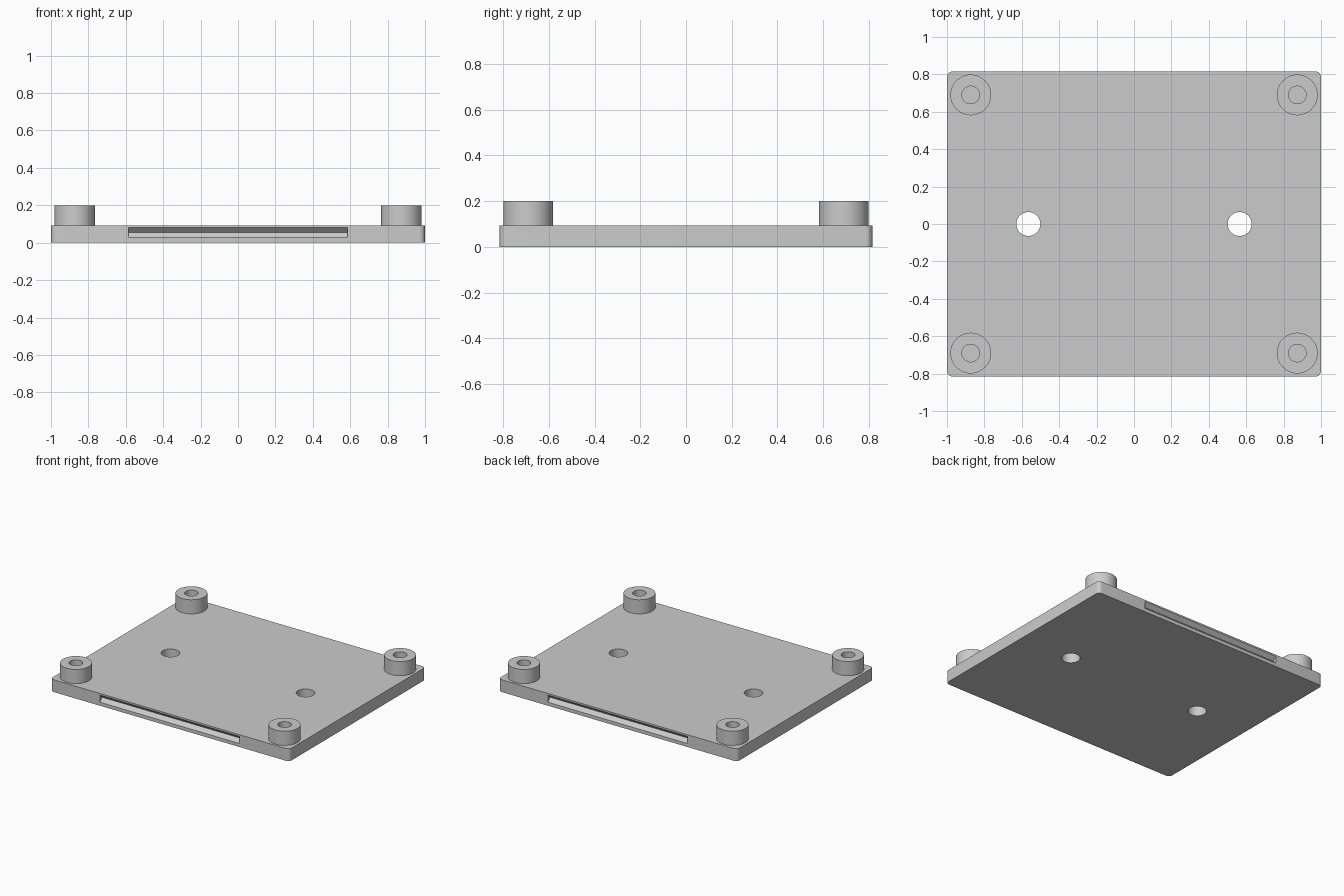
import bpy, bmesh, math
from mathutils import Matrix

cube = bpy.data.objects.get("Cube")
if cube:
    bpy.data.objects.remove(cube, do_unlink=True)

W, D, H = 2.0, 1.63, 0.093      # plate size
TOP = 0.2                       # top of the standoffs
POST = (0.873, 0.69)            # standoff centre in one quadrant

grey = bpy.data.materials.new("light grey")
grey.use_nodes = True
colour = (0.6, 0.6, 0.6, 1)
grey.diffuse_color = colour
grey.node_tree.nodes["Principled BSDF"].inputs["Base Color"].default_value = colour


def make_object(name, bm):
    mesh = bpy.data.meshes.new(name)
    bmesh.ops.recalc_face_normals(bm, faces=bm.faces)
    bm.to_mesh(mesh)
    bm.free()
    mesh.materials.append(grey)
    obj = bpy.data.objects.new(name, mesh)
    bpy.context.collection.objects.link(obj)
    return obj


def activate(obj):
    bpy.ops.object.select_all(action='DESELECT')
    obj.select_set(True)
    bpy.context.view_layer.objects.active = obj


def smooth(obj):
    activate(obj)
    bpy.ops.object.shade_smooth_by_angle(angle=math.radians(30))


def cut(target, cutter):
    cutter.hide_render = True
    mod = target.modifiers.new("cut", 'BOOLEAN')
    mod.operation = 'DIFFERENCE'
    mod.solver = 'EXACT'
    mod.object = cutter
    activate(target)
    bpy.ops.object.modifier_apply(modifier=mod.name)
    bpy.data.objects.remove(cutter, do_unlink=True)


# Base plate with rounded vertical corners
bm = bmesh.new()
bmesh.ops.create_cube(bm, size=1, matrix=Matrix.Translation((0, 0, H / 2)) @ Matrix.Diagonal((W, D, H, 1)))
uprights = [e for e in bm.edges if abs(e.verts[0].co.z - e.verts[1].co.z) > H / 2]
bmesh.ops.bevel(bm, geom=uprights, offset=0.03, segments=6, profile=0.5, affect='EDGES')
plate = make_object("base_plate", bm)

# Two through holes on the centre line
for x in (-0.565, 0.565):
    bm = bmesh.new()
    bmesh.ops.create_cone(bm, cap_ends=True, segments=48, radius1=0.064, radius2=0.064,
                          depth=0.4, matrix=Matrix.Translation((x, 0, H / 2)))
    cut(plate, make_object("hole_cutter", bm))

# V-shaped grooves along the front and back edges
for side in (-1, 1):
    bm = bmesh.new()
    place = Matrix.Translation((0, side * D / 2, 0.0535)) @ Matrix.Rotation(math.pi / 4, 4, 'X')
    bmesh.ops.create_cube(bm, size=1, matrix=place @ Matrix.Diagonal((1.17, 0.0382, 0.0382, 1)))
    cut(plate, make_object("groove_cutter", bm))
smooth(plate)


# Hollow corner standoffs, sunk slightly into the plate
def standoff(name, x, y, outer=0.109, inner=0.047, segments=48):
    bm = bmesh.new()
    profile = [(inner, H - 0.01), (outer, H - 0.01), (outer, TOP), (inner, TOP)]
    verts = [bm.verts.new((x + r, y, z)) for r, z in profile]
    edges = [bm.edges.new((verts[i], verts[(i + 1) % 4])) for i in range(4)]
    bmesh.ops.spin(bm, geom=verts + edges, cent=(x, y, 0), axis=(0, 0, 1),
                   angle=math.tau, steps=segments, use_merge=True)
    bmesh.ops.remove_doubles(bm, verts=bm.verts, dist=1e-5)
    smooth(make_object(name, bm))


for sy, end in ((-1, "front"), (1, "back")):
    for sx, side in ((-1, "right"), (1, "left")):
        standoff(f"{end}_{side}_standoff", sx * POST[0], sy * POST[1])
